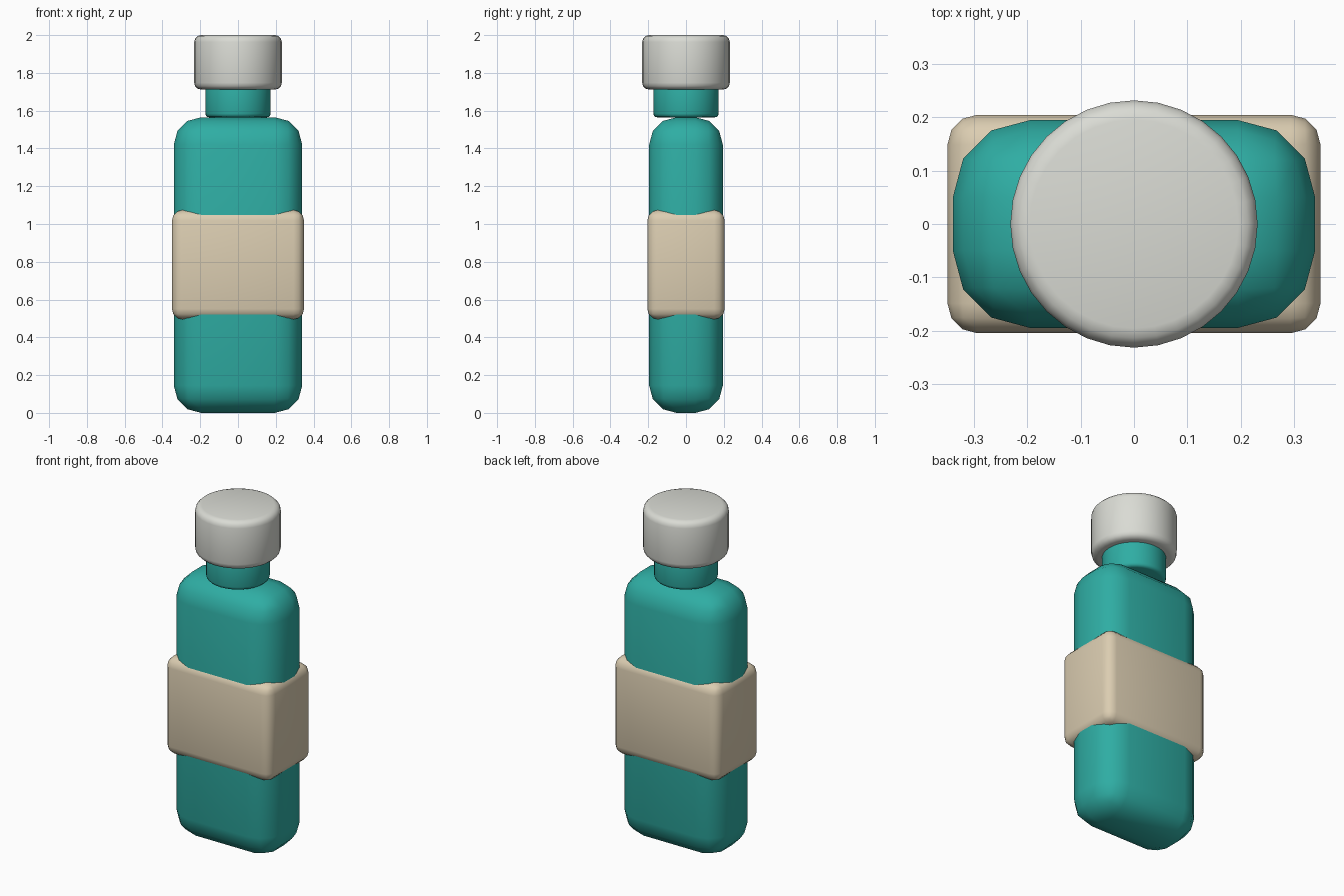
import bpy

if "Cube" in bpy.data.objects:
    bpy.data.objects.remove(bpy.data.objects["Cube"])


def material(name, rgb):
    m = bpy.data.materials.new(name)
    m.diffuse_color = (*rgb, 1.0)
    m.use_nodes = True
    m.node_tree.nodes["Principled BSDF"].inputs["Base Color"].default_value = m.diffuse_color
    return m


teal = material("teal", (0.028, 0.42, 0.37))
beige = material("beige", (0.71, 0.61, 0.44))
pale_grey = material("pale_grey", (0.70, 0.71, 0.66))


def finish(name, mat, bevel, segments):
    # Round the edges and shade smoothly
    ob = bpy.context.object
    ob.name = name
    ob.data.materials.append(mat)
    bpy.ops.object.transform_apply(location=False, rotation=False, scale=True)
    mod = ob.modifiers.new("rounding", 'BEVEL')
    mod.width = bevel
    mod.segments = segments
    mod.limit_method = 'ANGLE'
    bpy.ops.object.shade_smooth()


def box(name, mat, sx, sy, z0, z1, bevel, segments=3):
    bpy.ops.mesh.primitive_cube_add(size=1, location=(0, 0, (z0 + z1) / 2))
    bpy.context.object.scale = (sx, sy, z1 - z0)
    finish(name, mat, bevel, segments)


def cylinder(name, mat, r, z0, z1, bevel, segments=3):
    bpy.ops.mesh.primitive_cylinder_add(vertices=32, radius=r, depth=z1 - z0,
                                        location=(0, 0, (z0 + z1) / 2))
    finish(name, mat, bevel, segments)


# Bottle body and wrap-around label
box("bottle_body", teal, 0.68, 0.39, 0.0, 1.565, 0.145)
box("label_band", beige, 0.70, 0.41, 0.495, 1.074, 0.056)

# Neck and cap
cylinder("neck", teal, 0.173, 1.565, 1.74, 0.02)
cylinder("cap", pale_grey, 0.232, 1.712, 2.0, 0.036)
